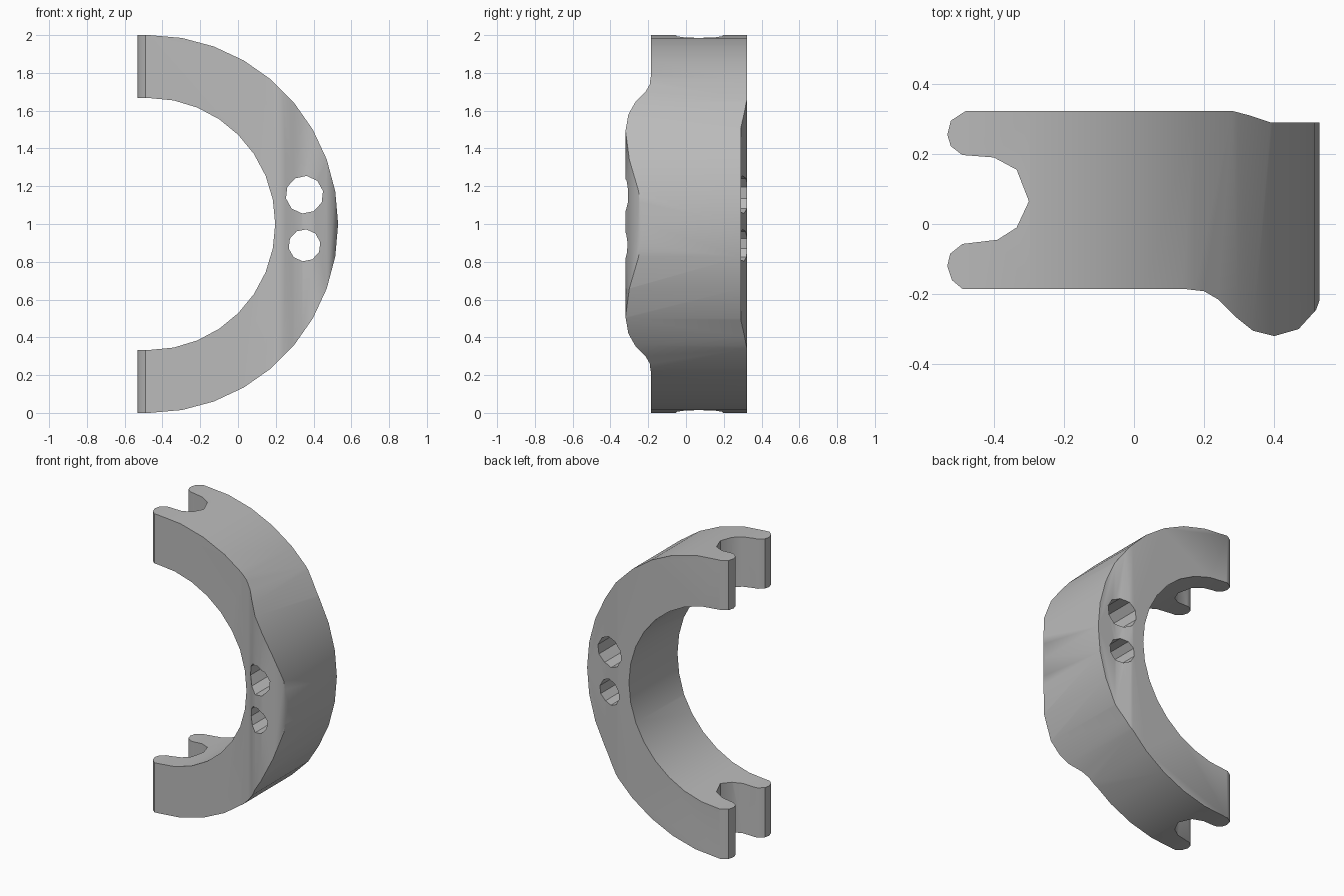
import bpy
import bmesh
from math import cos, sin, pi, radians
from mathutils import Vector

default = bpy.data.objects.get("Cube")
if default:
    bpy.data.objects.remove(default, do_unlink=True)

# Single plain material
grey = bpy.data.materials.new("plain_grey")
grey.use_nodes = True
colour = (0.5, 0.5, 0.5, 1)
grey.diffuse_color = colour
grey.node_tree.nodes["Principled BSDF"].inputs["Base Color"].default_value = colour


def prism(name, outline, direction):
    """Extrude a closed outline of 3D points along a vector."""
    bm = bmesh.new()
    face = bm.faces.new([bm.verts.new(p) for p in outline])
    result = bmesh.ops.extrude_face_region(bm, geom=[face])
    moved = [v for v in result["geom"] if isinstance(v, bmesh.types.BMVert)]
    bmesh.ops.translate(bm, verts=moved, vec=Vector(direction))
    bmesh.ops.recalc_face_normals(bm, faces=bm.faces)
    mesh = bpy.data.meshes.new(name)
    bm.to_mesh(mesh)
    bm.free()
    mesh.materials.append(grey)
    obj = bpy.data.objects.new(name, mesh)
    bpy.context.collection.objects.link(obj)
    return obj


def combine(target, tool, operation):
    """Apply a boolean and remove its helper."""
    tool.hide_render = True
    mod = target.modifiers.new("shape", 'BOOLEAN')
    mod.operation, mod.solver, mod.object = operation, 'EXACT', tool
    bpy.context.view_layer.objects.active = target
    bpy.ops.object.modifier_apply(modifier=mod.name)
    bpy.data.objects.remove(tool, do_unlink=True)


def arc(cx, cz, radius, start, end, steps, y):
    angles = [start + (end - start) * i / steps for i in range(steps + 1)]
    return [(cx + radius * cos(a), y, cz + radius * sin(a)) for a in angles]


# Half ring with short straight ends
CX, END, Y0 = -0.47, -0.6, -0.5
outer = arc(CX, 1, 1, pi / 2, -pi / 2, 18, Y0)
inner = arc(CX, 1, 0.667, -pi / 2, pi / 2, 16, Y0)
ring = prism("half_ring_clamp",
             [(END, Y0, 2)] + outer
             + [(END, Y0, 0), (END, Y0, 0.333)] + inner + [(END, Y0, 1.667)],
             (0, 1, 0))

# Plan outline: forked ends, front bulge and stepped back
fork = [(-0.49, -0.185), (-0.52, -0.16), (-0.533, -0.12), (-0.525, -0.085),
        (-0.49, -0.057), (-0.39, -0.045), (-0.335, -0.01), (-0.3, 0.065),
        (-0.335, 0.155), (-0.4, 0.19), (-0.49, 0.197), (-0.523, 0.222),
        (-0.533, 0.255), (-0.523, 0.295), (-0.48, 0.323)]
back = [(0.28, 0.323), (0.33, 0.31), (0.39, 0.29), (0.54, 0.29)]
bulge = [(0.54, -0.19), (0.52, -0.245), (0.47, -0.3), (0.4, -0.32),
         (0.34, -0.305), (0.29, -0.265), (0.24, -0.215), (0.2, -0.192),
         (0.14, -0.185)]
plan = prism("plan_cutter", [(x, y, -0.1) for x, y in fork + back + bulge],
             (0, 0, 2.2))
combine(ring, plan, 'INTERSECT')

# Two bolt holes running front to back
for z, radius in ((1.155, 0.1), (0.887, 0.085)):
    outline = arc(0.352, z, radius, 0.2, 0.2 + 2 * pi, 10, Y0)[:-1]
    combine(ring, prism("hole_cutter", outline, (0, 1, 0)), 'DIFFERENCE')

# Smooth curved walls, crisp edges
bpy.ops.object.select_all(action='DESELECT')
ring.select_set(True)
bpy.context.view_layer.objects.active = ring
bpy.ops.object.shade_smooth_by_angle(angle=radians(35))
